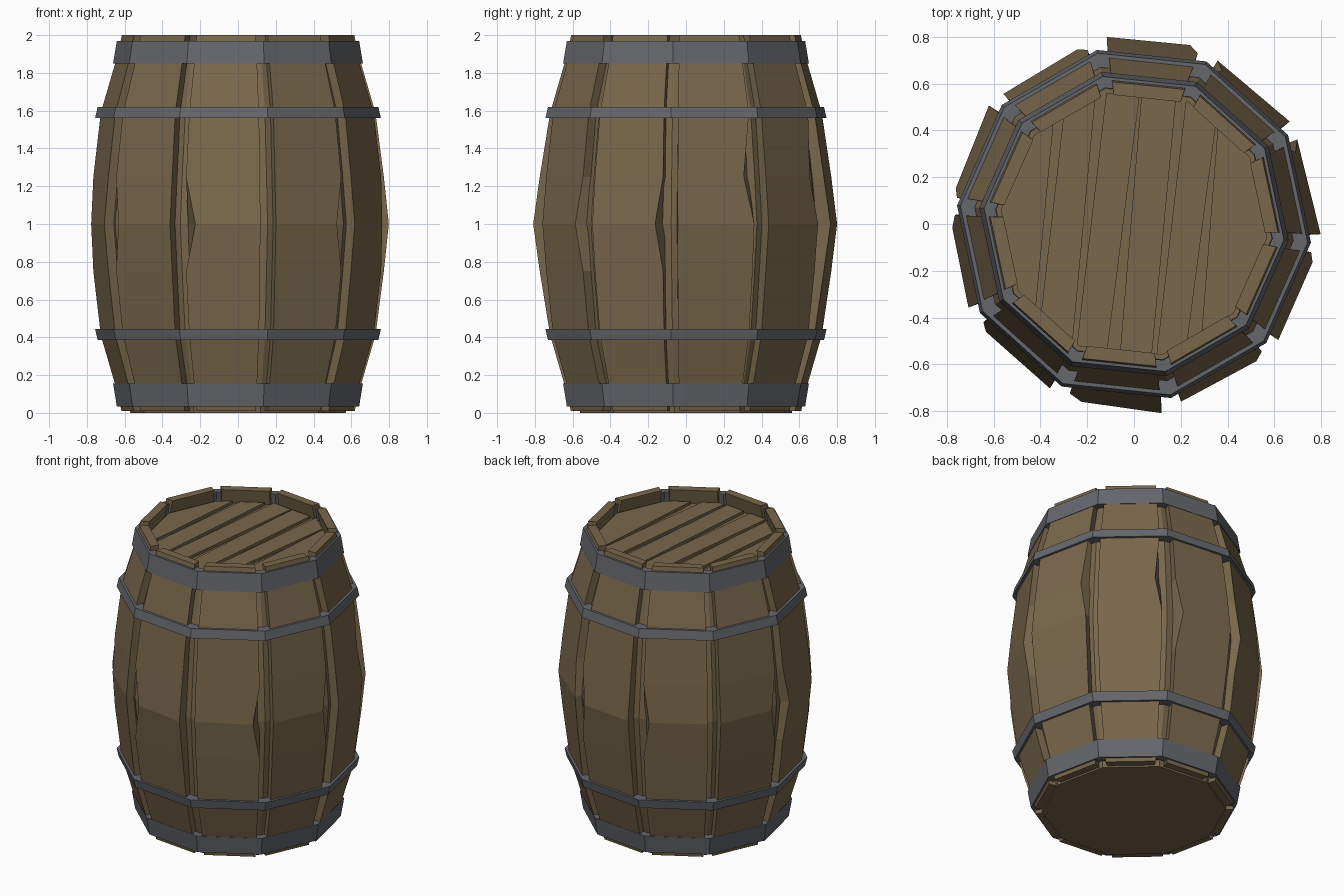
import bpy, bmesh, random
from math import sin, cos, radians, pi
from mathutils import Vector, Matrix

if "Cube" in bpy.data.objects:
    bpy.data.objects.remove(bpy.data.objects["Cube"])

random.seed(4)
N = 10
SEAM = radians(30)            # seam angle; stave centres sit half a step away
STEP = 2 * pi / N
APO = cos(STEP / 2)           # apothem / corner radius


def material(name, rgb):
    m = bpy.data.materials.new(name)
    m.diffuse_color = (*rgb, 1)
    m.use_nodes = True
    m.node_tree.nodes["Principled BSDF"].inputs["Base Color"].default_value = m.diffuse_color
    return m


WOOD = material("wood", (0.19, 0.135, 0.07))
IRON = material("iron", (0.13, 0.135, 0.15))


def finish(bm, name, mat):
    bmesh.ops.recalc_face_normals(bm, faces=bm.faces)
    me = bpy.data.meshes.new(name)
    bm.to_mesh(me)
    bm.free()
    ob = bpy.data.objects.new(name, me)
    bpy.context.collection.objects.link(ob)
    me.materials.append(mat)
    return ob


def skin(bm, rings, cap=False, closed=False):
    """Join equal-sized rings of points with quads."""
    vs = [[bm.verts.new(p) for p in r] for r in rings]
    pairs = list(zip(vs, vs[1:])) + ([(vs[-1], vs[0])] if closed else [])
    for a, b in pairs:
        n = len(a)
        for i in range(n):
            bm.faces.new((a[i], a[(i + 1) % n], b[(i + 1) % n], b[i]))
    if cap:
        bm.faces.new(vs[0][::-1])
        bm.faces.new(vs[-1])


def decagon(r, z):
    return [Vector((r * cos(SEAM + i * STEP), r * sin(SEAM + i * STEP), z)) for i in range(N)]


# Staves: height, outer face distance, half width
rows = [(0.01, 0.597, 0.160), (0.10, 0.615, 0.166), (0.41, 0.703, 0.188), (0.75, 0.742, 0.200),
        (1.00, 0.765, 0.205)]
rows += [(2 - z, d, w) for z, d, w in rows[-2::-1]]
rows[-1] = (2.0, 0.595, 0.160)
T = 0.055
for k in range(N):
    ang = SEAM + STEP * (k + 0.5)
    bulge = 0.02 if k in (1, 6) else 0.0      # front and back staves stand proud
    scale = random.uniform(0.97, 1.03)
    twist = random.uniform(-0.04, 0.04)
    chip_row = random.choice((3, 4, 4, 5))
    chip_side = random.choice((-1, 1))
    rings = []
    for i, (z, d, w) in enumerate(rows):
        mid = max(0, 1 - abs(z - 1) / 0.6)
        d += bulge * mid
        w *= scale
        chip = random.uniform(0.035, 0.06) if i == chip_row else 0
        left, right = -w, w
        if chip_side < 0:
            left += chip
        else:
            right -= chip
        tw = twist * mid
        wi = w - 0.012
        ring = [(d + left * tw, left), (d + right * tw, right),
                (d - T - 0.015 * mid, wi), (d - T - 0.015 * mid, -wi)]
        rings.append([Matrix.Rotation(ang, 3, 'Z') @ Vector((x, y, z)) for x, y in ring])
    bm = bmesh.new()
    skin(bm, rings, cap=True)
    finish(bm, f"stave_{k + 1}", WOOD)

# Inner shell behind the stave gaps, closed by the floor
bm = bmesh.new()
shell = [(0.0, 0.545)] + [(z, d - T + 0.004) for z, d, w in rows[1:-1]]
skin(bm, [decagon(d / APO, z) for z, d in shell], cap=True)
finish(bm, "inner_shell", WOOD)

# Lid planks: slices of a decagon, running 6 degrees off the y axis
seams = [-0.37, -0.20, -0.03, 0.145, 0.31]
tilts = [random.uniform(-0.03, 0.03) for _ in seams]
for j in range(len(seams) + 1):
    bm = bmesh.new()
    skin(bm, [decagon(0.545 / APO, 1.885), decagon(0.545 / APO, 1.92)], cap=True)
    for s, sign in ((j - 1, -1), (j, 1)):
        if 0 <= s < len(seams):
            no = Matrix.Rotation(radians(-6) + tilts[s] * sign, 3, 'Z') @ Vector((sign, 0, 0))
            co = Vector((seams[s] - sign * 0.016, 0, 0))
            cut = bmesh.ops.bisect_plane(bm, geom=bm.verts[:] + bm.edges[:] + bm.faces[:],
                                         plane_co=co, plane_no=no, clear_outer=True)
            edges = [e for e in cut['geom_cut'] if isinstance(e, bmesh.types.BMEdge)]
            bmesh.ops.edgeloop_fill(bm, edges=edges)
    finish(bm, f"lid_plank_{j + 1}", WOOD)

# Hoops: narrow-end height and radius, wide-end height and radius, inner radii
hoops = {"end_hoop": (1.97, 0.645, 1.85, 0.665, 0.595, 0.615),
         "middle_hoop": (1.62, 0.747, 1.56, 0.761, 0.685, 0.695)}
for name, (z0, r0, z1, r1, i0, i1) in hoops.items():
    for label, flip in (("upper", False), ("lower", True)):
        h = (lambda z: 2 - z + 0.005) if flip else (lambda z: z)
        bm = bmesh.new()
        skin(bm, [decagon(r0, h(z0)), decagon(r1, h(z1)),
                  decagon(i1, h(z1)), decagon(i0, h(z0))], closed=True)
        finish(bm, f"{label}_{name}", IRON)
